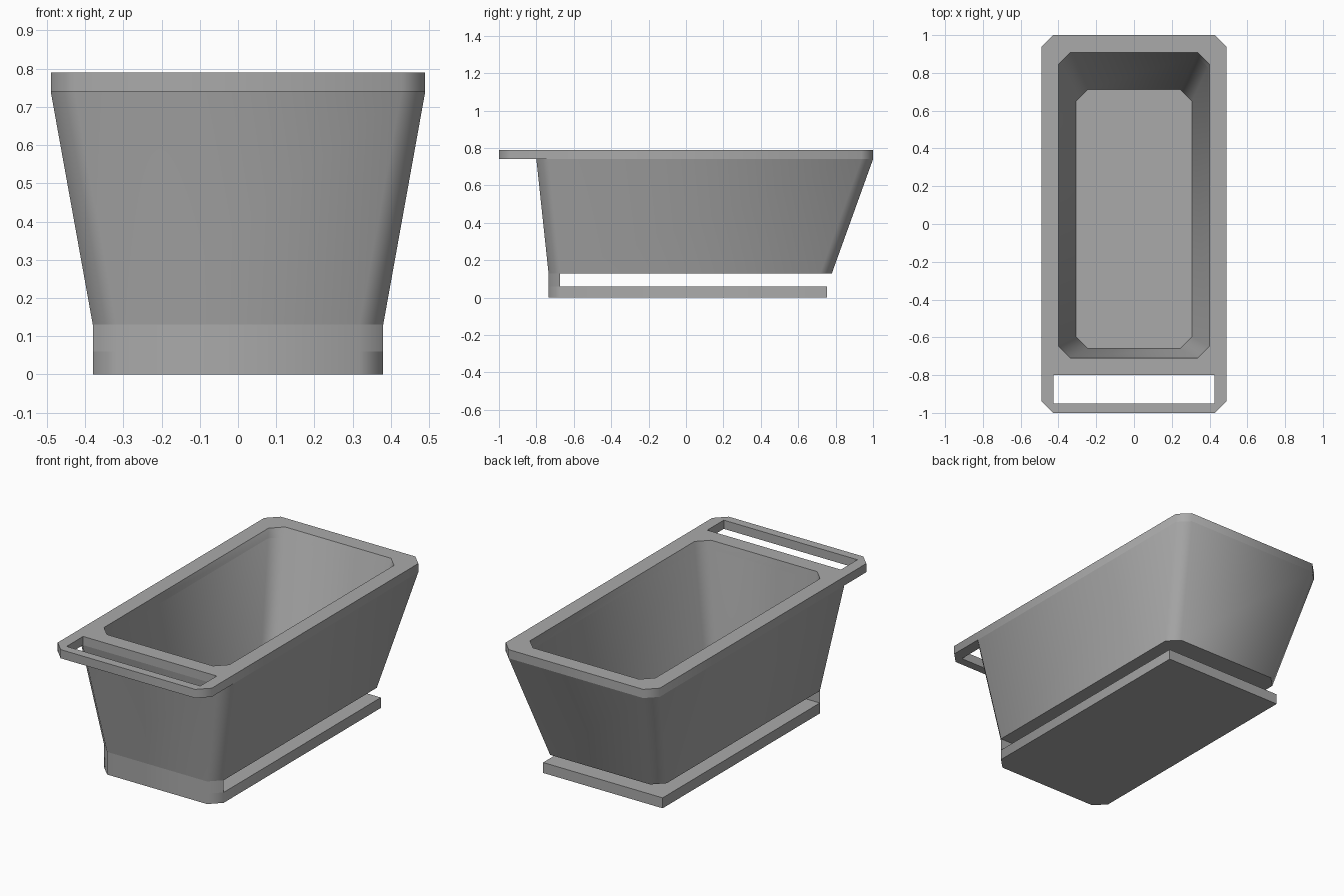
import bpy, bmesh

cube = bpy.data.objects.get("Cube")
if cube:
    bpy.data.objects.remove(cube, do_unlink=True)

grey = bpy.data.materials.new("plain grey")
grey.use_nodes = True
colour = (0.4, 0.4, 0.4, 1)
grey.diffuse_color = colour
grey.node_tree.nodes["Principled BSDF"].inputs["Base Color"].default_value = colour

CHAMFER = 0.062


def ring(half, front, back, z, cut_front=CHAMFER, cut_back=CHAMFER):
    """Rectangle with chamfered corners, anticlockwise from the front left."""
    right = [(half - cut_front, front), (half, front + cut_front),
             (half, back - cut_back), (half - cut_back, back)]
    loop = right + [(-x, y) for x, y in reversed(right)]
    return [(x, y, z) for x, y in loop]


def loft(name, rings):
    """Closed solid skinned through a stack of rings."""
    bm = bmesh.new()
    loops = [[bm.verts.new(p) for p in r] for r in rings]
    count = len(loops[0])
    for low, high in zip(loops, loops[1:]):
        for i in range(count):
            j = (i + 1) % count
            bm.faces.new((low[i], low[j], high[j], high[i]))
    bm.faces.new(loops[0][::-1])
    bm.faces.new(loops[-1])
    bmesh.ops.remove_doubles(bm, verts=bm.verts, dist=1e-5)
    bmesh.ops.recalc_face_normals(bm, faces=bm.faces)
    mesh = bpy.data.meshes.new(name)
    bm.to_mesh(mesh)
    bm.free()
    mesh.materials.append(grey)
    obj = bpy.data.objects.new(name, mesh)
    bpy.context.collection.objects.link(obj)
    return obj


def select(obj):
    bpy.ops.object.select_all(action='DESELECT')
    obj.select_set(True)
    bpy.context.view_layer.objects.active = obj


def carve(obj, cutter):
    mod = obj.modifiers.new("carve", 'BOOLEAN')
    mod.operation = 'DIFFERENCE'
    mod.solver = 'EXACT'
    mod.object = cutter
    select(obj)
    bpy.ops.object.modifier_apply(modifier=mod.name)


# Tapered basin wall
basin = loft("basin", [ring(0.38, -0.735, 0.78, 0.13),
                       ring(0.49, -0.80, 1, 0.74)])

# Flat rim reaching forward into a handle
rim = loft("rim", [ring(0.49, -1, 1, 0.74), ring(0.49, -1, 1, 0.79)])

# Hollow of the basin, carried slightly above the rim along the same slope
hollow = loft("hollow_cutter", [ring(0.307, -0.66, 0.713, 0.21),
                                ring(0.415, -0.718, 0.943, 0.89)])
slot = loft("handle_slot_cutter", [ring(0.425, -0.95, -0.80, z, 0, 0)
                                   for z in (0.7, 0.85)])
carve(basin, hollow)
carve(rim, hollow)
carve(rim, slot)
for cutter in (hollow, slot):
    bpy.data.objects.remove(cutter, do_unlink=True)

# Base plate and the front support that holds the basin above it
base = loft("base_plate", [ring(0.38, -0.735, 0.755, z, CHAMFER, 0)
                           for z in (0, 0.06)])
support = loft("front_support", [ring(0.38, -0.735, -0.673, z, CHAMFER, 0)
                                 for z in (0.06, 0.13)])

for part in (basin, rim, base, support):
    select(part)
    bpy.ops.object.shade_smooth_by_angle(angle=0.9)
